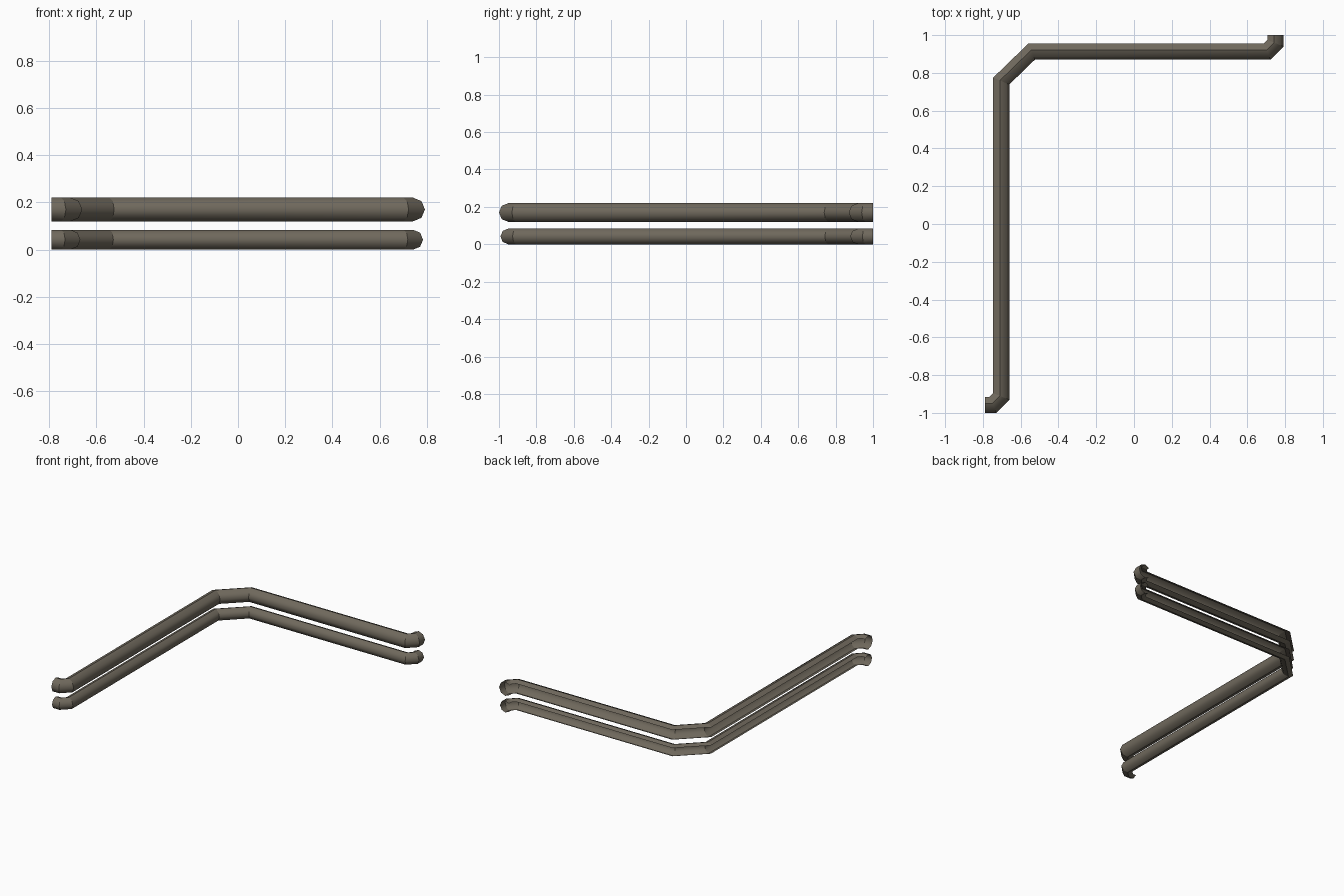
import bpy, bmesh, math
from mathutils import Vector

if "Cube" in bpy.data.objects:
    bpy.data.objects.remove(bpy.data.objects["Cube"])

# weathered metal colour
metal = bpy.data.materials.new("grey_brown_metal")
metal.diffuse_color = (0.16, 0.14, 0.108, 1)
metal.use_nodes = True
metal.node_tree.nodes["Principled BSDF"].inputs["Base Color"].default_value = metal.diffuse_color

# plan path of the rail centre: end hook, long run, chamfered corner, run, end hook
PATH = [Vector(p) for p in [(-0.79, -0.95), (-0.75, -0.95), (-0.71, -0.91),
                            (-0.71, 0.76), (-0.545, 0.92),
                            (0.702, 0.92), (0.742, 0.96), (0.742, 1.0)]]


def mitre_normals(path):
    """Right-hand (front) offset vector at each path point, mitred at bends."""
    dirs = [(b - a).normalized() for a, b in zip(path, path[1:])]
    rights = [Vector((d.y, -d.x)) for d in dirs]
    out = []
    for i in range(len(path)):
        a, b = rights[max(i - 1, 0)], rights[min(i, len(rights) - 1)]
        out.append((a + b) / (1 + a.dot(b)))
    return out


def rail(name, radius, z):
    """Open-backed octagonal channel swept along the path."""
    bm = bmesh.new()
    angles = [math.radians(-135 + 45 * k) for k in range(7)]
    rings = []
    for p, n in zip(PATH, mitre_normals(PATH)):
        ring = []
        for a in angles:
            q = p + n * radius * math.cos(a)
            ring.append(bm.verts.new((q.x, q.y, z + radius * math.sin(a))))
        rings.append(ring)
    for r, s in zip(rings, rings[1:]):
        for j in range(6):
            f = bm.faces.new((r[j], s[j], s[j + 1], r[j + 1]))
            f.smooth = True
    # sharp bends, and a crease where the front turns into the back lips
    for ring in rings[1:-1]:
        for a, b in zip(ring, ring[1:]):
            bm.edges.get((a, b)).smooth = False
    for r, s in zip(rings, rings[1:]):
        for j in (1, 5):
            bm.edges.get((r[j], s[j])).smooth = False
    me = bpy.data.meshes.new(name)
    bm.to_mesh(me)
    bm.free()
    me.materials.append(metal)
    ob = bpy.data.objects.new(name, me)
    bpy.context.collection.objects.link(ob)


rail("upper_rail", 0.05, 0.17)
rail("lower_rail", 0.042, 0.042)
